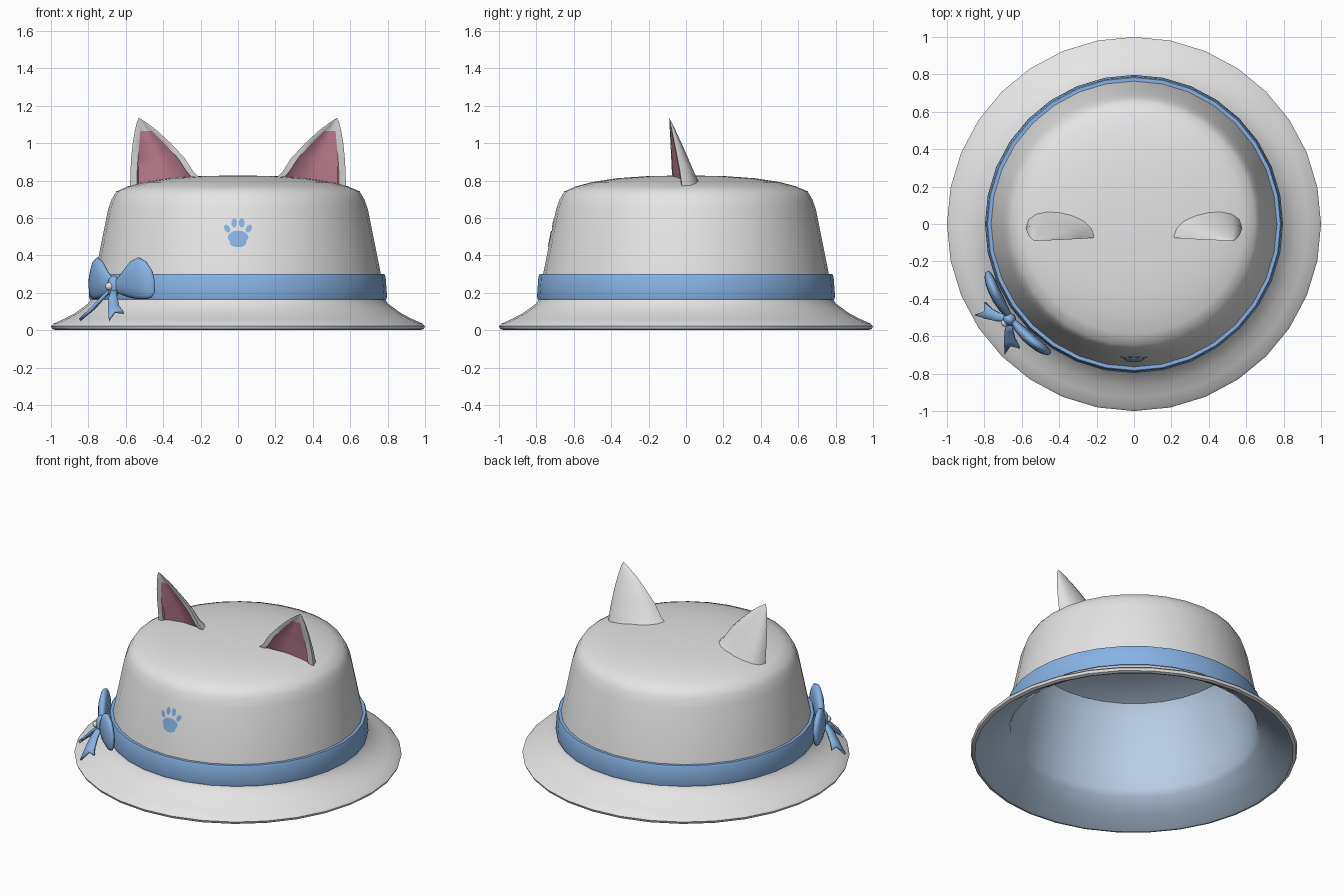
import bpy, bmesh, math
from mathutils import Vector

if "Cube" in bpy.data.objects:
    bpy.data.objects.remove(bpy.data.objects["Cube"])


def mat(name, rgb):
    m = bpy.data.materials.new(name)
    m.diffuse_color = (*rgb, 1)
    m.use_nodes = True
    m.node_tree.nodes["Principled BSDF"].inputs["Base Color"].default_value = m.diffuse_color
    return m


WHITE = mat("soft_white", (0.78, 0.78, 0.79))
BLUE = mat("ribbon_blue", (0.24, 0.45, 0.78))
LINING = mat("lining_pale_blue", (0.50, 0.63, 0.80))
PINK = mat("ear_pink", (0.62, 0.25, 0.34))


def finish(name, bm, mats, angle=40, recalc=True):
    bmesh.ops.remove_doubles(bm, verts=bm.verts, dist=1e-5)
    if recalc:
        bmesh.ops.recalc_face_normals(bm, faces=bm.faces)
    me = bpy.data.meshes.new(name)
    bm.to_mesh(me)
    bm.free()
    for m in mats:
        me.materials.append(m)
    ob = bpy.data.objects.new(name, me)
    bpy.context.collection.objects.link(ob)
    bpy.ops.object.select_all(action='DESELECT')
    ob.select_set(True)
    bpy.context.view_layer.objects.active = ob
    bpy.ops.object.shade_smooth_by_angle(angle=math.radians(angle))
    return ob


def skin(bm, rings, closed=True, cap=True, rule=None):
    """Join rings of points with faces; rule(row, column) gives the material."""
    vs = [[bm.verts.new(p) for p in r] for r in rings]
    n = len(rings[0])
    for i in range(len(vs) - 1):
        for j in range(n if closed else n - 1):
            k = (j + 1) % n
            f = bm.faces.new((vs[i][j], vs[i][k], vs[i + 1][k], vs[i + 1][j]))
            if rule:
                f.material_index = rule(i, j)
    if cap:
        bm.faces.new(vs[0])
        bm.faces.new(vs[-1])


def lathe(name, profile, mats, rule=None, segs=32):
    bm = bmesh.new()
    rings = [[(r * math.cos(a), r * math.sin(a), z) for a in
              (2 * math.pi * k / segs for k in range(segs))] for r, z in profile]
    skin(bm, rings, cap=False, rule=rule)
    bmesh.ops.dissolve_degenerate(bm, dist=1e-6, edges=bm.edges)
    return finish(name, bm, mats)


# Hat shell: white outside, pale blue lining inside
outer = [(0, .827), (.2, .824), (.37, .812), (.5, .792), (.59, .768), (.65, .742), (.675, .70),
         (.695, .645), (.765, .295), (.785, .17), (.80, .143), (.87, .092),
         (.93, .060), (.985, .036), (1.0, .022), (.993, .006), (.975, 0)]
inner = [(.95, .012), (.87, .062), (.775, .13), (.755, .17), (.737, .29), (.67, .64),
         (.635, .71), (.55, .745), (.37, .785), (0, .80)]
lathe("hat", outer + inner, [WHITE, LINING], lambda i, j: int(i >= len(outer) - 1))

# Ribbon band
lathe("ribbon_band", [(.765, .165), (.793, .165), (.797, .18), (.789, .285), (.783, .30), (.755, .30)], [BLUE])

# Ears: rows of (z, outer x, inner x), shallow hollow front, rounded back
ear_rows = [(.775, .577, .205), (.85, .575, .24), (.92, .571, .285), (1.0, .563, .36),
            (1.065, .552, .43), (1.11, .541, .49), (1.135, .53, .528)]
for side, label in ((-1, "left"), (1, "right")):
    rings = []
    for i, (z, xo, xi) in enumerate(ear_rows):
        t = (z - .775) / .36
        o = Vector((xo, -.02 - .07 * t ** 1.1, z))
        e = Vector((xi, -.072 - .018 * t, z))
        w = xo - xi
        rim = min(.036, w * .25) / w
        back = .115 * (1 - t) ** .9
        ring = [o]
        for f, d in ((rim, 0.0), (rim + .02, .012), (.5, .022), (.98 - rim, .012), (1 - rim, 0.0)):
            ring.append(o.lerp(e, f) + Vector((0, d * (1 - t), 0)))
        ring.append(e)
        for k in range(1, 8):
            a = math.pi * k / 8
            p = e.lerp(o, (1 - math.cos(a)) / 2)
            ring.append(p + Vector((0, back * math.sin(a) ** .9, 0)))
        if i == 0:   # base follows the crown
            for p in ring:
                p.z = .765 + (.577 - p.x) * .135
        rings.append([(side * p.x, p.y, p.z) for p in ring])
    bm = bmesh.new()
    skin(bm, rings, rule=lambda i, j: int(1 <= j <= 4 and i < 4))
    finish(label + "_ear", bm, [WHITE, PINK], 50)


# Paw mark: thin pads lying on the crown's front facets
def on_crown(x, z, off):
    r = .765 - (z - .295) * .2
    return (x, -(r - abs(x) * math.tan(math.pi / 32)) - off, z)


bm = bmesh.new()


def pad(outline, cx):
    cz = sum(z for x, z in outline) / len(outline)
    # split at x = 0 so the pad bends with the facets
    vs = [bm.verts.new(on_crown(x, z, .004)) for x, z in outline]
    c = bm.verts.new(on_crown(cx, cz, .004))
    for a, b in zip(vs, vs[1:] + vs[:1]):
        bm.faces.new((c, a, b))


half = [(0, .532), (.025, .53), (.05, .512), (.056, .495), (.045, .475), (.04, .455), (.022, .446), (0, .444)]
pad([(-x, z) for x, z in half] + half[-2:0:-1], 0)
for s in (-1, 1):
    for x, z, rx, rz, tilt in ((.020, .573, .015, .025, 0), (.058, .543, .015, .023, .5)):
        pts = []
        for k in range(12):
            a = -2 * math.pi * k / 12 * s
            u, v = rx * math.cos(a), rz * math.sin(a)
            pts.append((s * (x + u * math.cos(tilt) + v * math.sin(tilt)),
                        z - u * math.sin(tilt) + v * math.cos(tilt)))
        pad(pts, s * x)
for f in bm.faces:
    f.normal_update()
    if f.normal.y > 0:
        f.normal_flip()
finish("paw_mark", bm, [BLUE], recalc=False)

# Bow frame: n points out of the hat, u runs along the band
ang = math.radians(217.5)
N = Vector((math.cos(ang), math.sin(ang), 0))
T = Vector((-math.sin(ang), math.cos(ang), 0))


def bow(n, u, z):
    return N * n + T * u + Vector((0, 0, z))


# Bow loops: puffy elliptical sections (u, low z, high z, half thickness)
loop = [(.01, .205, .265, .015), (.07, .185, .315, .026), (.13, .17, .37, .032), (.18, .163, .39, .032),
        (.225, .163, .37, .030), (.26, .172, .325, .022), (.278, .195, .27, .008)]
for s, label in ((-1, "left"), (1, "right")):
    bm = bmesh.new()
    skin(bm, [[bow(.83 - .65 * u * u + d * math.cos(a), s * u, (lo + hi) / 2 + (hi - lo) / 2 * math.sin(a))
               for a in (2 * math.pi * k / 14 for k in range(14))] for u, lo, hi, d in loop])
    finish("bow_loop_" + label, bm, [BLUE], 60)

    # Notched tail lying over the brim
    edge_a = [(.855, .005, .22), (.90, .035, .165), (.937, .08, .105), (.968, .128, .055)]
    edge_b = [(.83, .02, .22), (.86, .06, .175), (.88, .105, .125), (.887, .152, .095)]
    rows = []
    for i, (a, b) in enumerate(zip(edge_a, edge_b)):
        a, b = Vector(a), Vector(b)
        m = (a + b) / 2
        if i == 3:
            m = m.lerp((Vector(edge_a[2]) + Vector(edge_b[2])) / 2, .55)
        rows.append([bow(p.x, s * p.y, p.z) for p in (a, m, b)])
    bm = bmesh.new()
    skin(bm, rows, closed=False, cap=False)
    tail = finish("bow_tail_" + label, bm, [BLUE])
    sol = tail.modifiers.new("thickness", 'SOLIDIFY')
    sol.thickness, sol.offset = .016, 0


# Knot and pearl
def ball(name, centre, size, m):
    bm = bmesh.new()
    bmesh.ops.create_uvsphere(bm, u_segments=16, v_segments=10, radius=1)
    for v in bm.verts:
        v.co = centre + N * v.co.x * size[0] + T * v.co.y * size[1] + Vector((0, 0, v.co.z * size[2]))
    finish(name, bm, [m], 60)


ball("bow_knot", bow(.838, 0, .232), (.034, .036, .06), BLUE)
ball("pearl", bow(.868, 0, .234), (.021, .021, .021), WHITE)
